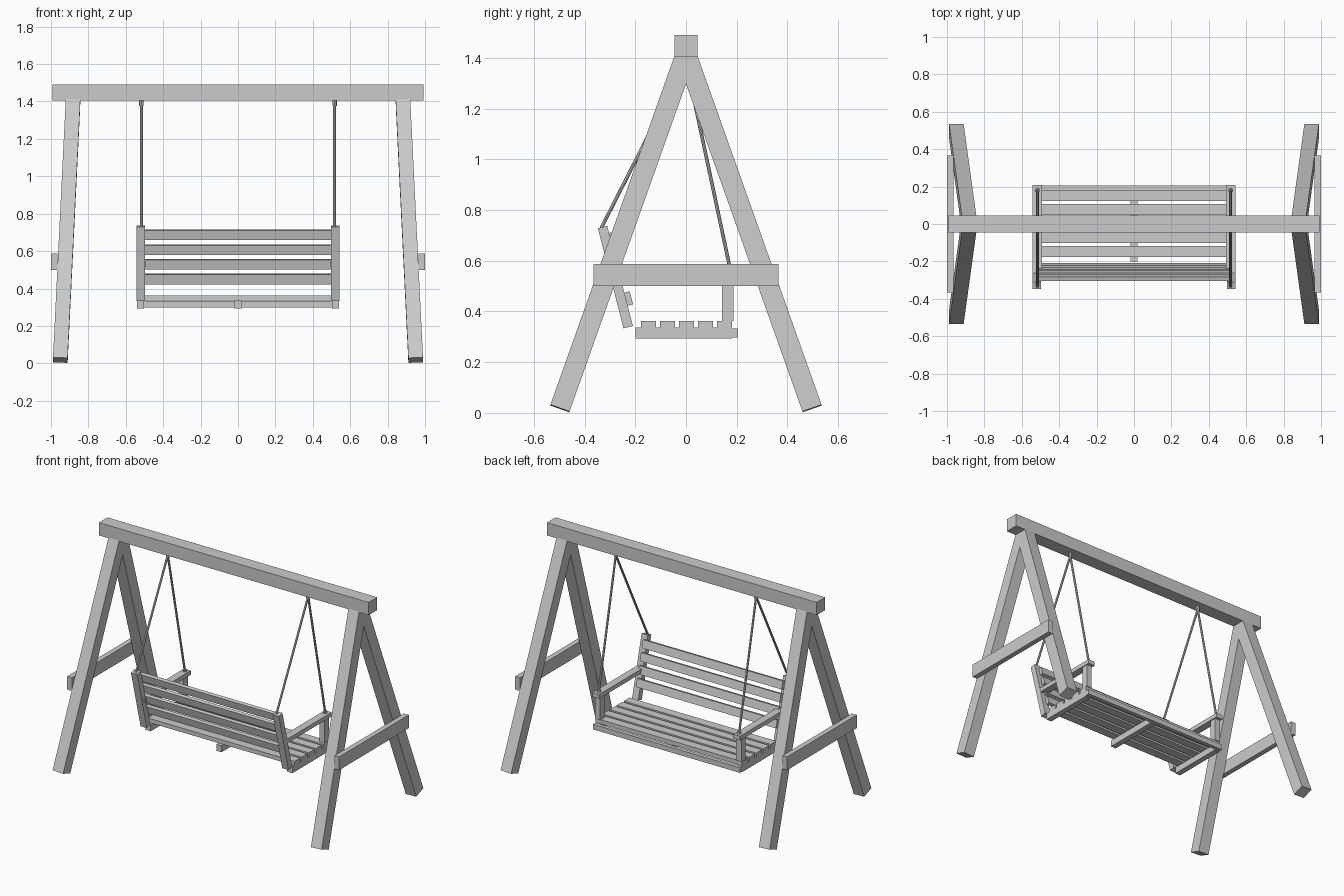
import bpy, bmesh
from mathutils import Vector, Matrix

cube = bpy.data.objects.get("Cube")
if cube:
    bpy.data.objects.remove(cube, do_unlink=True)

GREY = (0.6, 0.6, 0.6, 1)
wood = bpy.data.materials.new("grey_wood")
wood.use_nodes = True
wood.diffuse_color = GREY
wood.node_tree.nodes["Principled BSDF"].inputs["Base Color"].default_value = GREY


def finish(name, bm):
    bmesh.ops.recalc_face_normals(bm, faces=bm.faces)
    mesh = bpy.data.meshes.new(name)
    bm.to_mesh(mesh)
    bm.free()
    mesh.materials.append(wood)
    ob = bpy.data.objects.new(name, mesh)
    bpy.context.collection.objects.link(ob)
    return ob


def box(name, x, y, z):
    """Axis-aligned board from (min, max) ranges."""
    bm = bmesh.new()
    bmesh.ops.create_cube(bm, size=1)
    for v in bm.verts:
        v.co = [(r[0] + r[1]) / 2 + c * (r[1] - r[0]) for r, c in zip((x, y, z), v.co)]
    return finish(name, bm)


def frame(a, b):
    """Matrix with z running from a to b and x kept close to the world x axis."""
    d = (b - a).normalized()
    side = Vector((1, 0, 0))
    side = (side - d * side.dot(d)).normalized()
    m = Matrix((side, d.cross(side), d)).transposed().to_4x4()
    m.translation = (a + b) / 2
    return m


def bar(name, a, b, width, depth, cuts=()):
    """Square timber between two points, optionally trimmed by planes."""
    a, b = Vector(a), Vector(b)
    bm = bmesh.new()
    size = Matrix.Diagonal((width, depth, (b - a).length, 1))
    bmesh.ops.create_cube(bm, size=1, matrix=frame(a, b) @ size)
    for point, normal in cuts:
        cut = bmesh.ops.bisect_plane(bm, geom=bm.verts[:] + bm.edges[:] + bm.faces[:],
                                     plane_co=point, plane_no=normal, clear_outer=True)
        edges = [e for e in cut["geom_cut"] if isinstance(e, bmesh.types.BMEdge)]
        bmesh.ops.holes_fill(bm, edges=edges)
    return finish(name, bm)


def rod(name, a, b, radius):
    a, b = Vector(a), Vector(b)
    bm = bmesh.new()
    bmesh.ops.create_cone(bm, cap_ends=True, segments=8, radius1=radius, radius2=radius,
                          depth=(b - a).length, matrix=frame(a, b))
    return finish(name, bm)


# Top beam
box("top_beam", (-0.992, 0.992), (-0.045, 0.045), (1.405, 1.49))

# Frame legs and side braces
for s, side in ((-1, "right"), (1, "left")):
    for t, end in ((-1, "front"), (1, "back")):
        foot = Vector((s * 0.95, t * 0.4975, 0.0175))
        head = Vector((s * 0.882, t * 0.007, 1.397))
        bar(f"{side}_{end}_leg", foot, head + (head - foot) * 0.08, 0.078, 0.08,
            [((0, 0, 1.418), (0, 0, 1)), ((0, 0, 0), (0, -t, 0))])
    box(f"{side}_brace", sorted((s * 0.966, s)), (-0.365, 0.365), (0.5, 0.588))

# Seat slats, rails below and board along the seat edge
for i in range(5):
    y = -0.177 + i * 0.0748
    box(f"seat_slat_{i + 1}", (-0.54, 0.54), (y, y + 0.059), (0.335, 0.363))
for name, x in (("right", -0.521), ("middle", 0), ("left", 0.521)):
    box(f"{name}_seat_rail", (x - 0.019, x + 0.019), (-0.2, 0.181), (0.293, 0.336))
box("seat_edge_board", (-0.54, 0.54), (0.181, 0.206), (0.298, 0.332))

# Backrest: leaning posts with slats on their seat side
post_low, post_top = Vector((0, -0.228, 0.338)), Vector((0, -0.329, 0.733))
lean = (post_top - post_low).normalized()
facing = Vector((0, lean.z, -lean.y))
for i in range(4):
    z = 0.437 + i * 0.0785
    mid = post_low + lean * ((z - post_low.z) / lean.z + 0.007) + facing * 0.03
    bar(f"back_slat_{i + 1}", mid - lean * 0.0265, mid + lean * 0.0265, 1.03, 0.022)

# Seat sides: posts, armrests and hanging rods
for s, side in ((-1, "right"), (1, "left")):
    shift = Vector((s * 0.521, 0, 0))
    bar(f"{side}_back_post", post_low + shift, post_top + shift, 0.046, 0.038)
    box(f"{side}_arm_post", sorted((s * 0.5, s * 0.538)), (0.142, 0.188), (0.363, 0.515))
    box(f"{side}_armrest", sorted((s * 0.493, s * 0.543)), (-0.275, 0.208), (0.515, 0.543))
    x = s * 0.516
    hook = (x, 0, 1.385)
    rod(f"{side}_hook", (x, 0, 1.375), (x, 0, 1.41), 0.012)
    rod(f"{side}_arm_rod", hook, (x, 0.18, 0.54), 0.007)
    rod(f"{side}_back_rod", hook, (x, -0.334, 0.73), 0.007)
    rod(f"{side}_arm_eye", (x, 0.18, 0.54), (x, 0.177, 0.557), 0.012)
